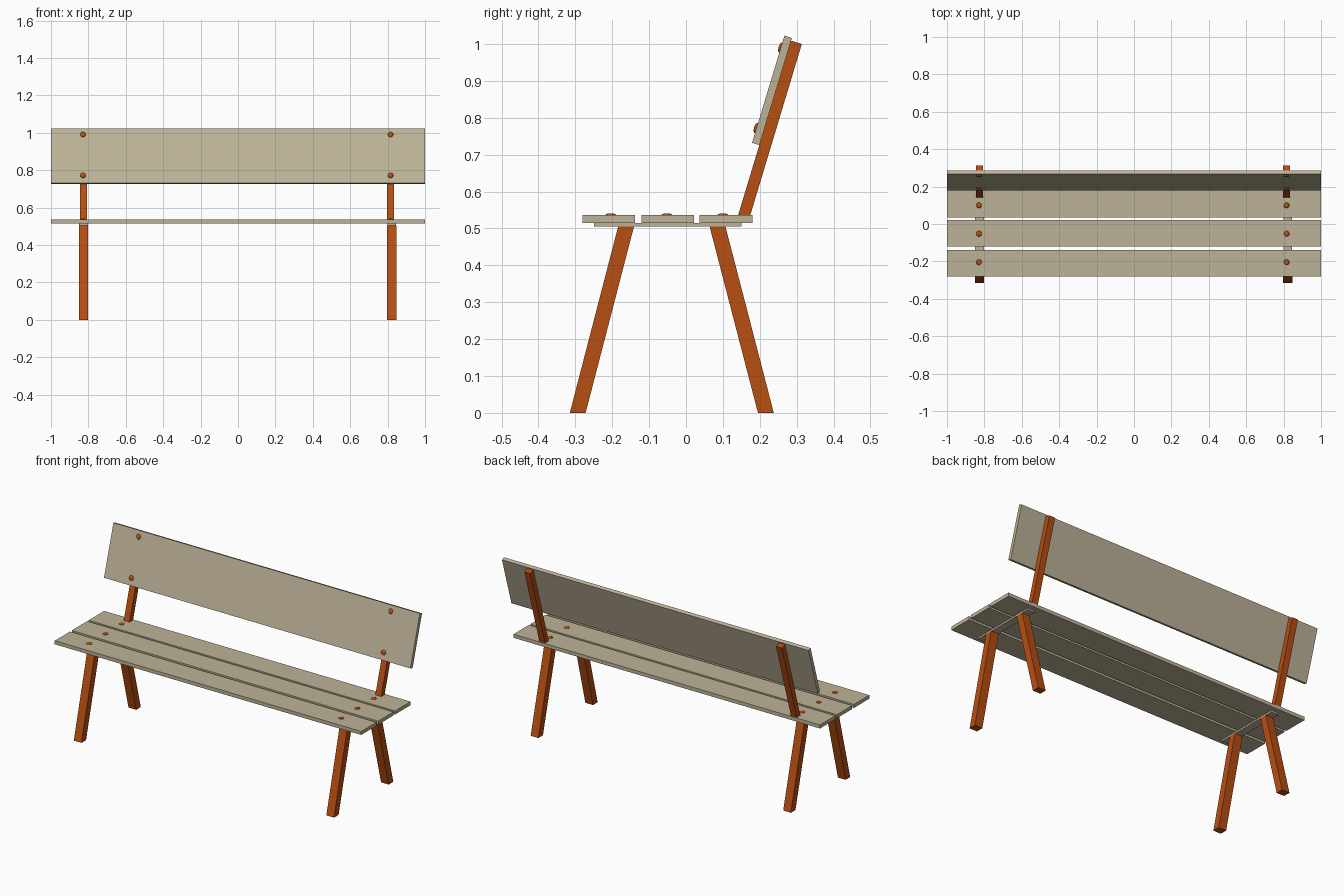
import bpy, bmesh, math
from mathutils import Matrix

if "Cube" in bpy.data.objects:
    bpy.data.objects.remove(bpy.data.objects["Cube"])


def material(name, rgb):
    m = bpy.data.materials.new(name)
    m.diffuse_color = (*rgb, 1)
    m.use_nodes = True
    m.node_tree.nodes["Principled BSDF"].inputs["Base Color"].default_value = m.diffuse_color
    return m


WOOD = material("pale_wood", (0.51, 0.45, 0.315))
RUST = material("rust_orange", (0.47, 0.077, 0.006))


def finish(name, bm, mat):
    bmesh.ops.recalc_face_normals(bm, faces=bm.faces)
    me = bpy.data.meshes.new(name)
    bm.to_mesh(me)
    bm.free()
    me.materials.append(mat)
    ob = bpy.data.objects.new(name, me)
    bpy.context.collection.objects.link(ob)
    return ob


def extrude_yz(name, profile, x0, x1, mat):
    """Side profile of (y, z) points extruded along x."""
    bm = bmesh.new()
    f = bm.faces.new([bm.verts.new((x0, y, z)) for y, z in profile])
    new = bmesh.ops.extrude_face_region(bm, geom=[f])["geom"]
    bmesh.ops.translate(bm, vec=(x1 - x0, 0, 0),
                        verts=[v for v in new if isinstance(v, bmesh.types.BMVert)])
    return finish(name, bm, mat)


def box(name, x0, x1, y0, y1, z0, z1, mat):
    return extrude_yz(name, [(y0, z0), (y1, z0), (y1, z1), (y0, z1)], x0, x1, mat)


def bolt(name, loc, tilt, height):
    """Low domed bolt head."""
    bm = bmesh.new()
    bmesh.ops.create_uvsphere(bm, u_segments=12, v_segments=8, radius=1)
    bmesh.ops.transform(bm, verts=bm.verts, matrix=Matrix.Translation(loc)
                        @ Matrix.Rotation(tilt, 4, 'X')
                        @ Matrix.Diagonal((0.015, 0.015, height, 1)))
    for f in bm.faces:
        f.smooth = True
    finish(name, bm, RUST)


# Seat slats
SLATS = [(-0.28, -0.138), (-0.121, 0.022), (0.036, 0.18)]
for i, (y0, y1) in enumerate(SLATS):
    box(f"seat_slat_{i + 1}", -1, 1, y0, y1, 0.515, 0.536, WOOD)

# Backrest board
LEAN = math.radians(17)
extrude_yz("backrest", [(0.179, 0.732), (0.199, 0.726), (0.287, 1.016), (0.267, 1.023)],
           -1, 1, WOOD)

# Supports at each end
for side, leg_x, post_x, bolt_x in (("left", -0.826, -0.826, -0.829),
                                    ("right", 0.822, 0.816, 0.816)):
    box(f"{side}_crossbar", leg_x - 0.023, leg_x + 0.023, -0.25, 0.15, 0.505, 0.515, WOOD)
    for part, b, t in (("front_leg", -0.315, -0.184), ("rear_leg", 0.195, 0.064)):
        extrude_yz(f"{side}_{part}", [(b, 0), (b + 0.043, 0), (t + 0.043, 0.505), (t, 0.505)],
                   leg_x - 0.025, leg_x + 0.025, RUST)
    extrude_yz(f"{side}_back_post", [(0.141, 0.535), (0.174, 0.535), (0.314, 1.0), (0.284, 1.009)],
               post_x - 0.019, post_x + 0.019, RUST)
    # Bolt heads
    for i, y in enumerate((-0.204, -0.052, 0.1)):
        bolt(f"{side}_seat_bolt_{i + 1}", (bolt_x, y, 0.536), 0, 0.005)
    for i, z in enumerate((0.772, 0.99)):
        y = 0.179 + (z - 0.732) * math.tan(LEAN)
        bolt(f"{side}_back_bolt_{i + 1}", (bolt_x, y, z), math.pi / 2 - LEAN, 0.007)
